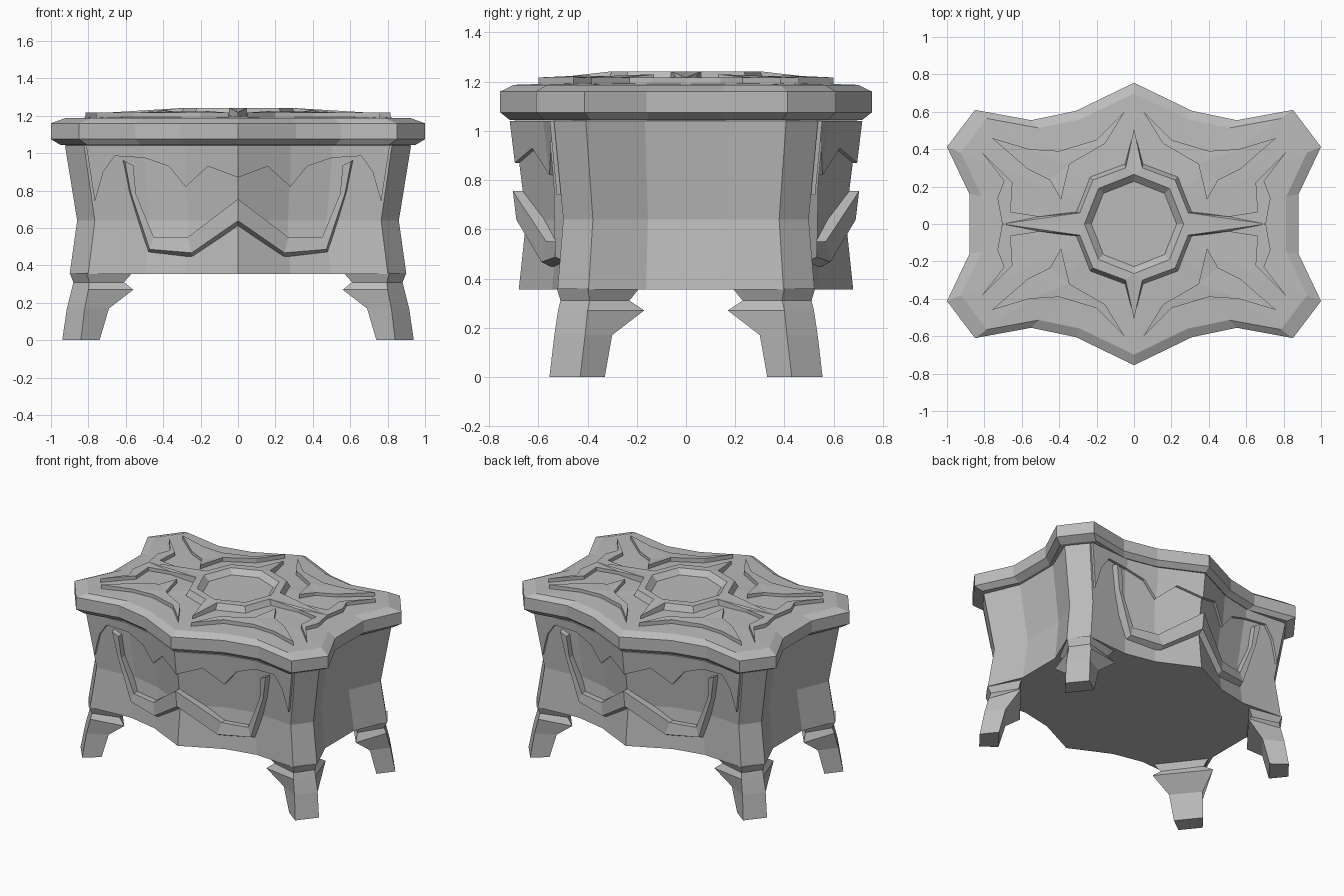
import bpy
import bmesh

cube = bpy.data.objects.get("Cube")
if cube:
    bpy.data.objects.remove(cube)

stone = bpy.data.materials.new("plain grey")
stone.use_nodes = True
GREY = (0.5, 0.5, 0.5, 1)
stone.diffuse_color = GREY
stone.node_tree.nodes["Principled BSDF"].inputs["Base Color"].default_value = GREY

QUADRANTS = [(1, 1), (-1, 1), (-1, -1), (1, -1)]


def loft(bm, rings, cap_start=True, cap_end=True):
    """Join equal-length rings of points with quads and close the ends."""
    rows = [[bm.verts.new(p) for p in ring] for ring in rings]
    n = len(rows[0])
    for a, b in zip(rows, rows[1:]):
        for i in range(n):
            j = (i + 1) % n
            bm.faces.new((a[i], a[j], b[j], b[i]))
    if cap_start:
        bm.faces.new(rows[0][::-1])
    if cap_end:
        bm.faces.new(rows[-1])


def finish(bm, name):
    bmesh.ops.recalc_face_normals(bm, faces=bm.faces)
    ngons = [f for f in bm.faces if len(f.verts) > 4]
    bmesh.ops.triangulate(bm, faces=ngons, ngon_method='EAR_CLIP')
    mesh = bpy.data.meshes.new(name)
    bm.to_mesh(mesh)
    bm.free()
    mesh.materials.append(stone)
    obj = bpy.data.objects.new(name, mesh)
    bpy.context.collection.objects.link(obj)
    return obj


def full_outline(quarter):
    """Mirror a quarter outline, running from the y axis towards +x, all round."""
    right = quarter + [(x, -y) for x, y in reversed(quarter)]
    left = [(-x, y) for x, y in reversed(right) if x > 0]
    return right + left


def ring(outline, scale, z):
    return [(x * scale, y * scale, z) for x, y in outline]


def lerp(a, b, t):
    return tuple(p + (q - p) * t for p, q in zip(a, b))


def sample(table, x):
    """Piecewise linear lookup."""
    for (x0, y0), (x1, y1) in zip(table, table[1:]):
        if x <= x1:
            return y0 + (y1 - y0) * (x - x0) / (x1 - x0)
    return table[-1][1]


# Lid slab with chamfered rim
WAVE = [(0, .755), (.31, .605), (.55, .555)]
lid_outline = full_outline(WAVE + [(.85, .61), (1, .412), (.88, .16)])
bm = bmesh.new()
loft(bm, [ring(lid_outline, s, z) for s, z in
          [(.95, 1.045), (1, 1.075), (1, 1.16), (.925, 1.187), (.3, 1.203)]])
finish(bm, "lid")

# Body with a narrow waist
FRONT = WAVE + [(.89, .58)]
TAPER = [(.355, .9), (.64, .86), (1.04, .925)]
body_outline = full_outline(FRONT + [(1, .44), (.89, .18)])
bm = bmesh.new()
loft(bm, [ring(body_outline, s, z) for z, s in TAPER + [(1.06, .88)]])
finish(bm, "body")


def on_front(x, z, offset):
    """Point on the front wall of the body, pushed out by an offset."""
    s = sample(TAPER, z)
    return (x, s * sample(FRONT, x / s) + offset, z)


def wall_strip(name, edge_a, edge_b, offset, bevel):
    """Raised strip between two edges, on both halves of front and back."""
    bm = bmesh.new()
    for sx, sy in QUADRANTS:
        sections = []
        for a, b in zip(edge_a, edge_b):
            pts = [on_front(*a, -.02), on_front(*lerp(a, b, bevel), offset),
                   on_front(*b, offset), on_front(*b, -.02)]
            sections.append([(x * sx, y * sy, z) for x, y, z in pts])
        loft(bm, sections)
    finish(bm, name)


# Zigzag drape hanging under the lid
drape = [(0, .87), (.16, .93), (.28, .82), (.37, .93), (.5, .975),
         (.66, .985), (.72, .9), (.765, .74), (.81, 1.03)]
wall_strip("drape", drape, [(x, 1.04) for x, z in drape], .018, 0)

# Curved trim band
wall_strip("trim_band",
           [(0, .6), (.24, .44), (.48, .465), (.585, .8), (.62, .965)],
           [(0, .755), (.27, .55), (.45, .55), (.545, .78), (.56, .935)],
           .04, .25)

# Legs: outer edge, side edge, side wing and front wing at each height
LEG = [
    (0, (.84, .555), (.94, .43), (.86, .33), (.74, .48)),
    (.17, (.82, .535), (.915, .41), (.83, .3), (.69, .47)),
    (.27, (.8, .52), (.89, .4), (.81, .17), (.56, .48)),
    (.31, (.795, .51), (.88, .39), (.78, .23), (.61, .46)),
    (.36, (.81, .525), (.9, .4), (.79, .19), (.565, .48)),
]
for (sx, sy), name in zip(QUADRANTS, ["back_left_leg", "back_right_leg",
                                      "front_right_leg", "front_left_leg"]):
    bm = bmesh.new()
    loft(bm, [[(x * sx, y * sy, z) for x, y in pts] for z, *pts in LEG])
    finish(bm, name)


def crown(x, y):
    """Height of the raised ornament, rising towards the middle."""
    return sample([(0, 1.242), (.31, 1.242), (.52, 1.217), (2, 1.215)],
                  (x * x + y * y) ** .5)


def ornament(name, shape):
    bm = bmesh.new()
    for sx, sy in QUADRANTS:
        base = []
        for x, y in shape:
            # The ring round the middle has a sloping outer wall
            flare = 1.1 if .28 < (x * x + y * y) ** .5 < .35 else 1
            base.append((x * sx * flare, y * sy * flare, 1.18))
        top = [(x * sx, y * sy, crown(x, y)) for x, y in shape]
        loft(bm, [base, top], cap_start=False)
    finish(bm, name)


# Central ornament with forked arms
ornament("lid_emblem", [
    (0, .265), (0, .51), (.045, .3), (.22, .235), (.29, .06), (.5, .04),
    (.66, .065), (.65, .22), (.815, .385), (.695, .23), (.73, .14),
    (.705, 0), (.265, 0), (.19, .19)])

# Three-pointed stars in the lid corners
ornament("lid_stars", [
    (.05, .6), (.2, .45), (.4, .39), (.56, .4), (.76, .46), (.57, .295),
    (.45, .235), (.39, .13), (.345, .32), (.155, .43)])

# Sunken octagonal dish
octagon = full_outline([(0, .265), (.19, .19), (.265, 0)][:2])
octagon = [(0, .265), (.19, .19), (.265, 0), (.19, -.19),
           (0, -.265), (-.19, -.19), (-.265, 0), (-.19, .19)]
bm = bmesh.new()
loft(bm, [ring(octagon, 1, 1.242), ring(octagon, .86, 1.207)], cap_start=False)
dish = finish(bm, "lid_dish")
for face in dish.data.polygons:
    if face.normal.z < 0:
        face.flip()
